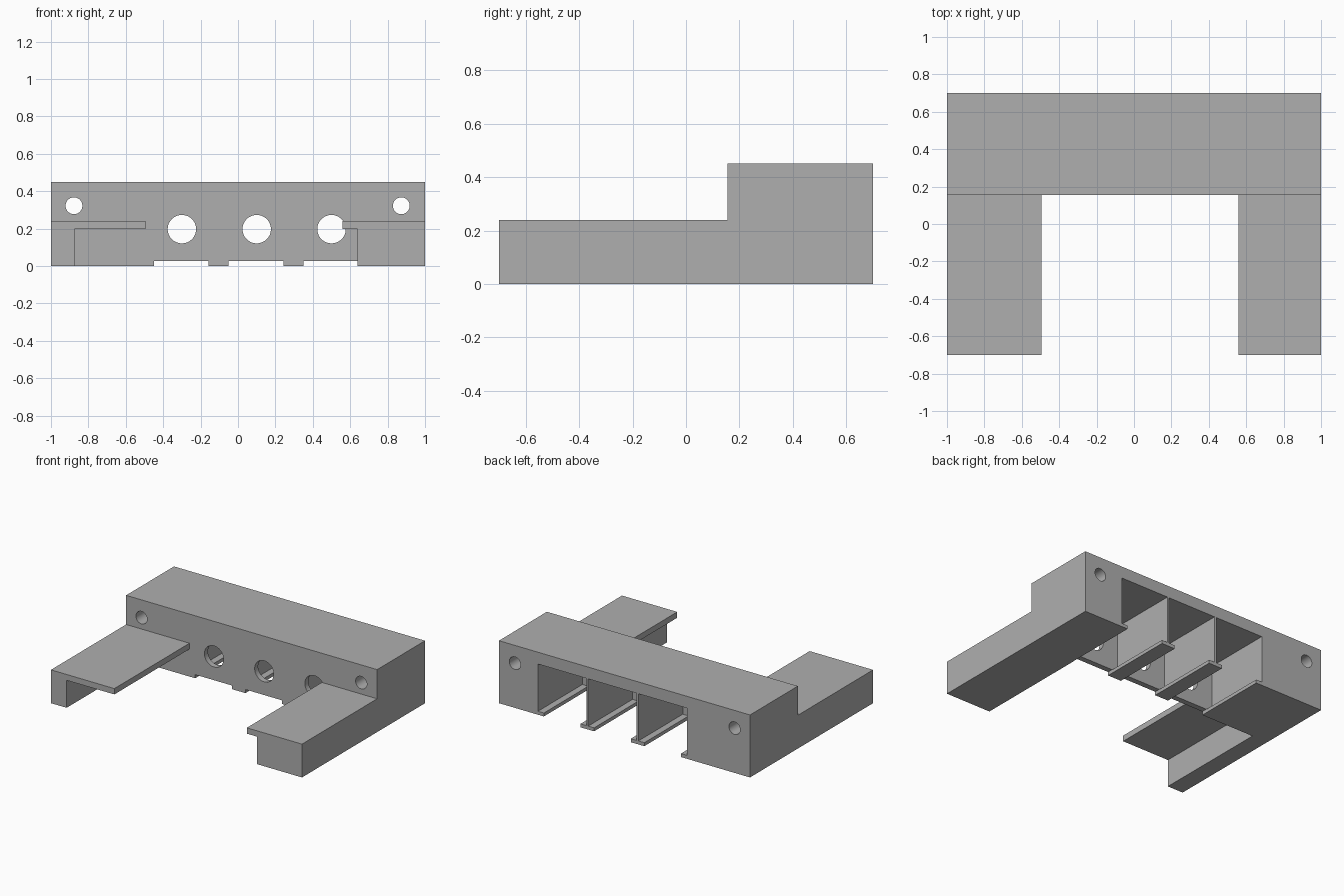
import bpy, bmesh, math
from mathutils import Matrix

cube = bpy.data.objects.get("Cube")
if cube:
    bpy.data.objects.remove(cube, do_unlink=True)

grey = bpy.data.materials.new("plain grey")
grey.use_nodes = True
colour = (0.43, 0.43, 0.43, 1)
grey.diffuse_color = colour
grey.node_tree.nodes["Principled BSDF"].inputs["Base Color"].default_value = colour


def finish(name, bm):
    bmesh.ops.recalc_face_normals(bm, faces=bm.faces)
    mesh = bpy.data.meshes.new(name)
    bm.to_mesh(mesh)
    bm.free()
    mesh.materials.append(grey)
    obj = bpy.data.objects.new(name, mesh)
    bpy.context.scene.collection.objects.link(obj)
    return obj


def extrude_profile(name, points, y0, y1):
    """Extrude an (x, z) outline along y."""
    bm = bmesh.new()
    face = bm.faces.new([bm.verts.new((x, y0, z)) for x, z in points])
    out = bmesh.ops.extrude_face_region(bm, geom=[face])
    verts = [v for v in out["geom"] if isinstance(v, bmesh.types.BMVert)]
    bmesh.ops.translate(bm, verts=verts, vec=(0, y1 - y0, 0))
    return finish(name, bm)


def box(name, x0, x1, y0, y1, z0, z1):
    return extrude_profile(name, [(x0, z0), (x1, z0), (x1, z1), (x0, z1)], y0, y1)


def rod(name, x, z, radius, y0, y1):
    bm = bmesh.new()
    bmesh.ops.create_cone(bm, cap_ends=True, segments=48, radius1=radius, radius2=radius,
                          depth=y1 - y0,
                          matrix=Matrix.Translation((x, (y0 + y1) / 2, z)) @ Matrix.Rotation(math.pi / 2, 4, 'X'))
    return finish(name, bm)


def cut(target, cutters):
    """Subtract the cutters for good, then remove them."""
    for c in cutters:
        c.hide_render = True
        mod = target.modifiers.new("cut", 'BOOLEAN')
        mod.operation, mod.solver, mod.object = 'DIFFERENCE', 'EXACT', c
    graph = bpy.context.evaluated_depsgraph_get()
    mesh = bpy.data.meshes.new_from_object(target.evaluated_get(graph))
    target.modifiers.clear()
    target.data = mesh
    for c in cutters:
        bpy.data.objects.remove(c, do_unlink=True)


front, back = 0.155, 0.7
wall = 0.04

# Housing block with three open bays, floor slots and round ports
housing = box("housing", -1, 1, front, back, 0, 0.45)
cutters = []
for i in range(3):
    x = -0.304 + 0.4 * i
    cutters.append(box("bay_cutter", x - 0.193, x + 0.193, front + wall, back + 0.1, 0.025, 0.365))
    cutters.append(box("slot_cutter", x - 0.146, x + 0.146, front - 0.1, back + 0.1, -0.1, 0.026))
    cutters.append(rod("port_cutter", x + 0.004, 0.197, 0.076, front - 0.1, front + 0.2))

# Mounting holes running front to back
for x in (-0.877, 0.873):
    cutters.append(rod("mount_cutter", x, 0.322, 0.045, front - 0.1, back + 0.1))
cut(housing, cutters)

# Forward arms: a thin shelf carried on an outer wall
arms = {"right_arm": (-1, -0.875, -0.495), "left_arm": (1, 0.64, 0.56)}
for name, (outer, inner, lip) in arms.items():
    extrude_profile(name, [(outer, 0), (inner, 0), (inner, 0.198), (lip, 0.198),
                           (lip, 0.24), (outer, 0.24)], -0.7, front)

# Smooth port walls, crisp edges elsewhere
bpy.ops.object.select_all(action='DESELECT')
housing.select_set(True)
bpy.context.view_layer.objects.active = housing
bpy.ops.object.shade_smooth_by_angle(angle=math.radians(30))
